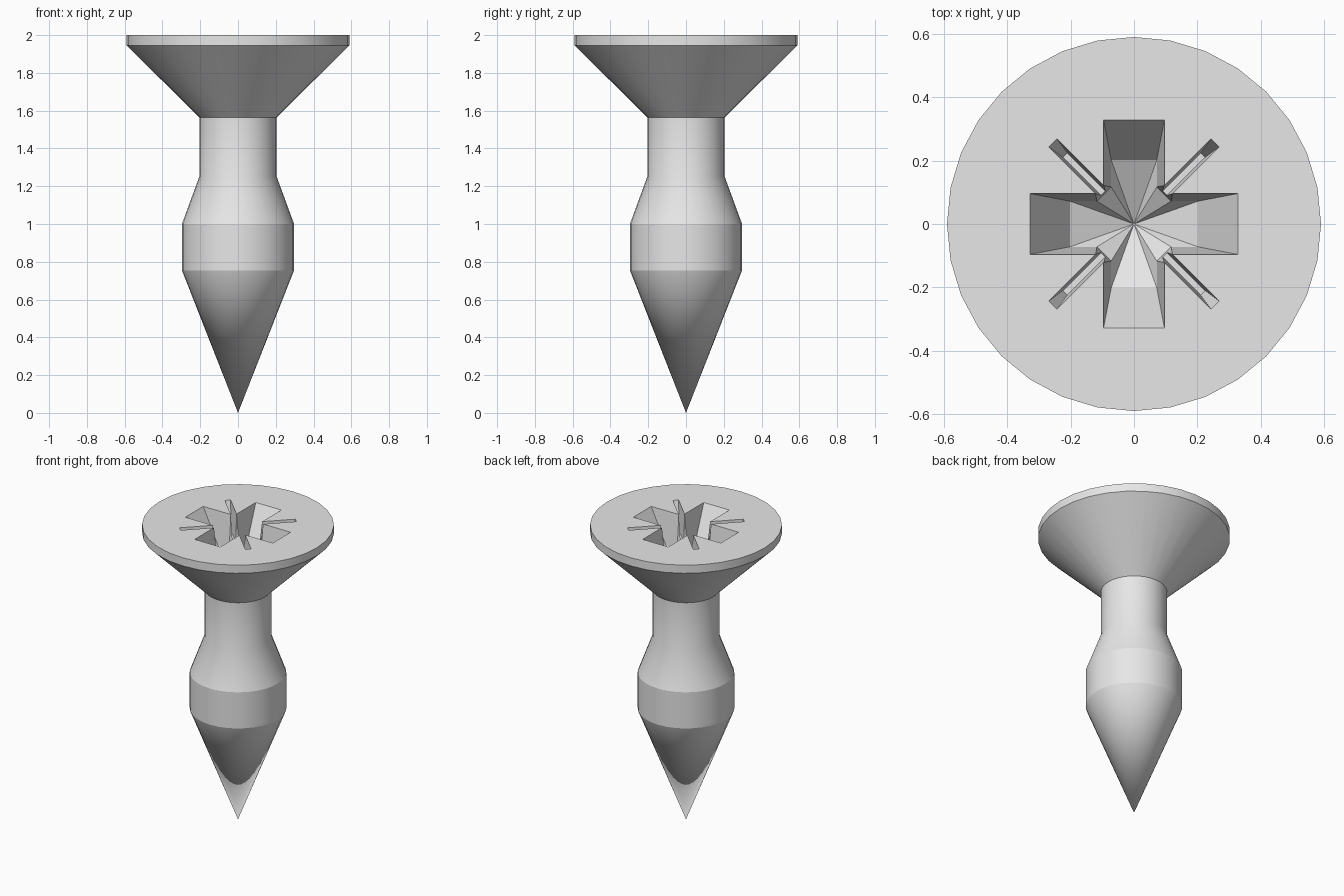
import bpy, bmesh, math
from mathutils import Matrix

if "Cube" in bpy.data.objects:
    bpy.data.objects.remove(bpy.data.objects["Cube"], do_unlink=True)

SIDES = 32
TOP = 2.0

steel = bpy.data.materials.new("grey steel")
steel.use_nodes = True
GREY = (0.8, 0.8, 0.8, 1)
steel.diffuse_color = GREY
steel.node_tree.nodes["Principled BSDF"].inputs["Base Color"].default_value = GREY


def finish(bm, name):
    bmesh.ops.recalc_face_normals(bm, faces=bm.faces[:])
    mesh = bpy.data.meshes.new(name)
    bm.to_mesh(mesh)
    bm.free()
    obj = bpy.data.objects.new(name, mesh)
    bpy.context.collection.objects.link(obj)
    mesh.materials.append(steel)
    return obj


def bridge(bm, a, b):
    for i in range(len(a)):
        j = (i + 1) % len(a)
        bm.faces.new((a[i], a[j], b[j], b[i]))


def fan(bm, ring, z):
    tip = bm.verts.new((0, 0, z))
    for i in range(len(ring)):
        bm.faces.new((ring[i], ring[(i + 1) % len(ring)], tip))


# Screw body: turned profile with a pointed tip
def make_body():
    profile = [(0.59, TOP), (0.59, 1.945), (0.205, 1.565), (0.205, 1.25),
               (0.297, 1.0), (0.297, 0.755)]
    bm = bmesh.new()
    rings = []
    for r, z in profile:
        angles = [math.tau * i / SIDES for i in range(SIDES)]
        rings.append([bm.verts.new((r * math.cos(a), r * math.sin(a), z)) for a in angles])
    bm.faces.new(rings[0])
    for a, b in zip(rings, rings[1:]):
        bridge(bm, a, b)
    fan(bm, rings[-1], 0)
    return finish(bm, "screw_body")


# Cross recess cutter: tapered cross with chamfered inner corners and a conical floor
def make_cross(depth):
    bm = bmesh.new()

    def outline(length, w, c, z):
        ring = []
        for k in range(4):
            turn = Matrix.Rotation(k * math.pi / 2, 3, 'Z')
            for x, y in ((length, -w), (length, w), (c, w), (w, c)):
                v = bm.verts.new((x, y, 0))
                v.co = turn @ v.co
                v.co.z = z
                ring.append(v)
        return ring

    lift = 0.05
    grow = lift / depth
    upper = outline(0.328 + 0.126 * grow, 0.096 + 0.024 * grow, 0.122, TOP + lift)
    lower = outline(0.202, 0.072, 0.117, TOP - depth)
    bm.faces.new(upper)
    bridge(bm, upper, lower)
    fan(bm, lower, TOP - depth - 0.11)
    return finish(bm, "cross_cutter")


# Thin tapered slot cutter lying on one diagonal
def make_slot(angle, depth):
    bm = bmesh.new()
    lift = 0.05
    grow = lift / depth

    def outline(r, w, z):
        return [bm.verts.new((x, y, z)) for x, y in ((0.05, -w), (r, -w), (r, w), (0.05, w))]

    upper = outline(0.362 + 0.055 * grow, 0.018 + 0.008 * grow, TOP + lift)
    lower = outline(0.307, 0.010, TOP - depth)
    bm.faces.new(upper)
    bm.faces.new(lower)
    bridge(bm, upper, lower)
    bmesh.ops.rotate(bm, verts=bm.verts[:], cent=(0, 0, 0),
                     matrix=Matrix.Rotation(angle, 3, 'Z'))
    return finish(bm, "slot_cutter")


body = make_body()
cutters = [make_cross(0.22)]
cutters += [make_slot(math.pi / 4 + k * math.pi / 2, 0.18) for k in range(4)]

# Cut the drive recess into the head
bpy.ops.object.select_all(action='DESELECT')
body.select_set(True)
bpy.context.view_layer.objects.active = body
for cutter in cutters:
    mod = body.modifiers.new("recess", 'BOOLEAN')
    mod.operation = 'DIFFERENCE'
    mod.solver = 'EXACT'
    mod.object = cutter
    bpy.ops.object.modifier_apply(modifier=mod.name)
    bpy.data.objects.remove(cutter, do_unlink=True)

# Smooth round the axis, crisp at the steps, soft where the neck flares
bpy.ops.object.shade_smooth_by_angle(angle=math.radians(15))
mesh = body.data
for edge in mesh.edges:
    if all(abs(mesh.vertices[i].co.z - 1.25) < 0.01 for i in edge.vertices):
        edge.use_edge_sharp = False
